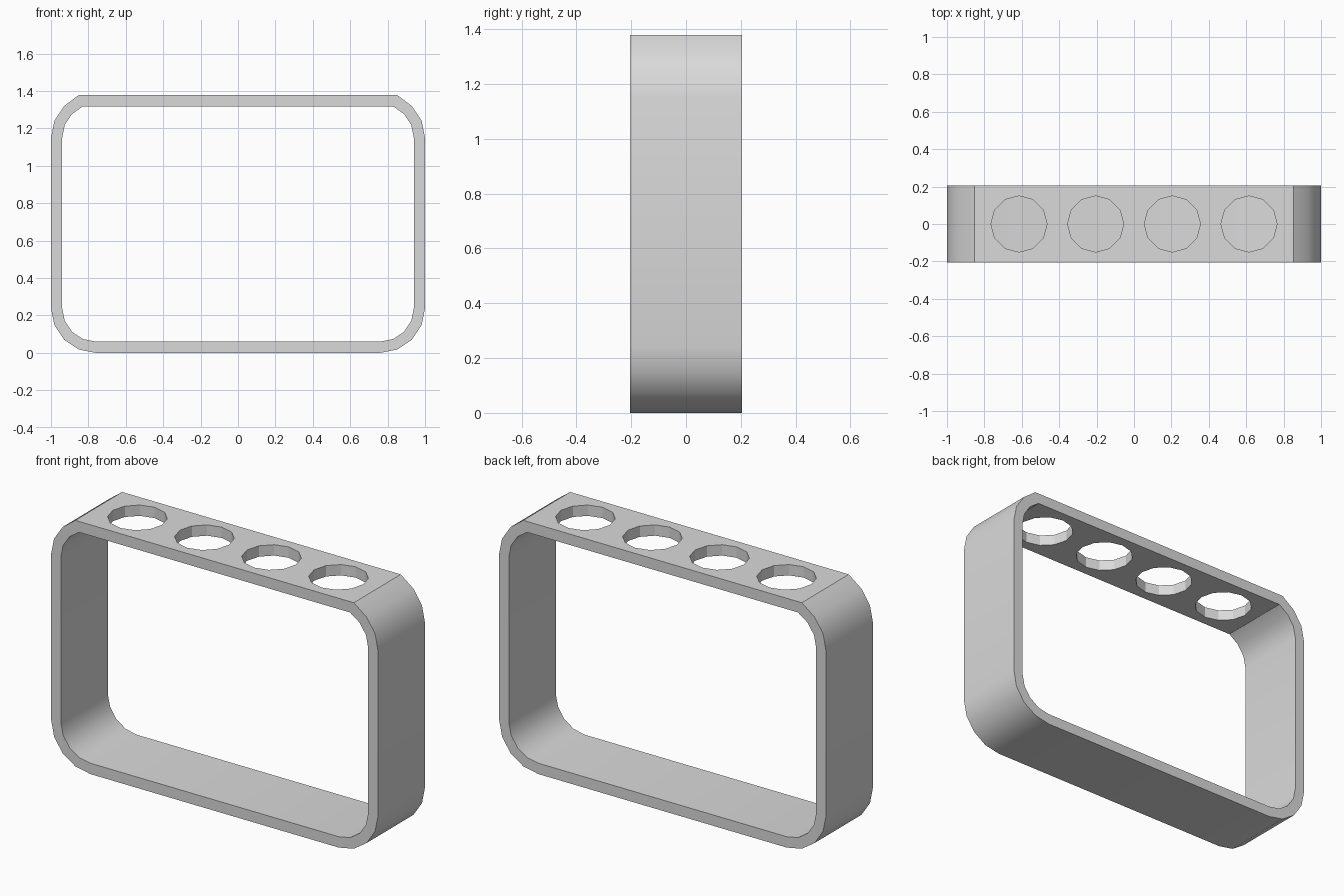
import bpy
import bmesh
from math import radians, sin, cos, pi

default = bpy.data.objects.get("Cube")
if default:
    bpy.data.objects.remove(default, do_unlink=True)

HALF_DEPTH = 0.205
CORNER_X = 0.76             # corner arc centres
LOW_Z, HIGH_Z = 0.24, 1.15
OUTER_R, WALL = 0.24, 0.06
TOP_Z = 1.378
HOLE_R, HOLE_SIDES = 0.15, 12

grey = bpy.data.materials.new("light grey")
grey.use_nodes = True
colour = (0.7, 0.7, 0.7, 1.0)
grey.diffuse_color = colour
grey.node_tree.nodes["Principled BSDF"].inputs["Base Color"].default_value = colour


def add_object(name, bm):
    bmesh.ops.recalc_face_normals(bm, faces=bm.faces)
    mesh = bpy.data.meshes.new(name)
    bm.to_mesh(mesh)
    bm.free()
    mesh.materials.append(grey)
    obj = bpy.data.objects.new(name, mesh)
    bpy.context.collection.objects.link(obj)
    return obj


def rounded_outline(radius, top):
    """Rounded rectangle in x, z; the upper arcs stop at a flat top."""
    points = []
    step = pi / 8
    for quarter in range(4):
        sx = 1 if quarter in (0, 3) else -1
        upper = quarter < 2
        for i in range(5):
            a = quarter * pi / 2 + i * step
            if upper and abs(cos(a)) < 0.01:
                continue        # flat top replaces the last arc point
            x = sx * CORNER_X + radius * cos(a)
            z = (HIGH_Z if upper else LOW_Z) + radius * sin(a)
            if upper and abs(cos(a)) < 0.5:
                z = top
            points.append((x, z))
    return points


# Rectangular hoop: outer and inner outlines joined front and back
bm = bmesh.new()
rings = []
for radius, top in ((OUTER_R, TOP_Z), (OUTER_R - WALL, TOP_Z - WALL)):
    outline = rounded_outline(radius, top)
    for y in (-HALF_DEPTH, HALF_DEPTH):
        rings.append([bm.verts.new((x, y, z)) for x, z in outline])
outer_front, outer_back, inner_front, inner_back = rings
loop = [outer_front, outer_back, inner_back, inner_front]
count = len(outer_front)
for a, b in zip(loop, loop[1:] + loop[:1]):
    for i in range(count):
        j = (i + 1) % count
        bm.faces.new((a[i], a[j], b[j], b[i]))
frame = add_object("rounded_frame", bm)

# Four round holes through the top wall
bm = bmesh.new()
for n in range(4):
    made = bmesh.ops.create_cone(bm, cap_ends=True, segments=HOLE_SIDES,
                                 radius1=HOLE_R, radius2=HOLE_R, depth=0.3)
    bmesh.ops.translate(bm, verts=made["verts"],
                        vec=((n - 1.5) * 0.41, 0, TOP_Z - WALL / 2))
cutter = add_object("hole_cutter", bm)
cutter.hide_render = True

cut = frame.modifiers.new("top holes", 'BOOLEAN')
cut.operation = 'DIFFERENCE'
cut.solver = 'EXACT'
cut.object = cutter

bpy.ops.object.select_all(action='DESELECT')
frame.select_set(True)
bpy.context.view_layer.objects.active = frame
bpy.ops.object.modifier_apply(modifier=cut.name)
bpy.data.objects.remove(cutter, do_unlink=True)

# Soft corners, crisp rims and faceted holes
bpy.ops.object.shade_smooth_by_angle(angle=radians(25))
